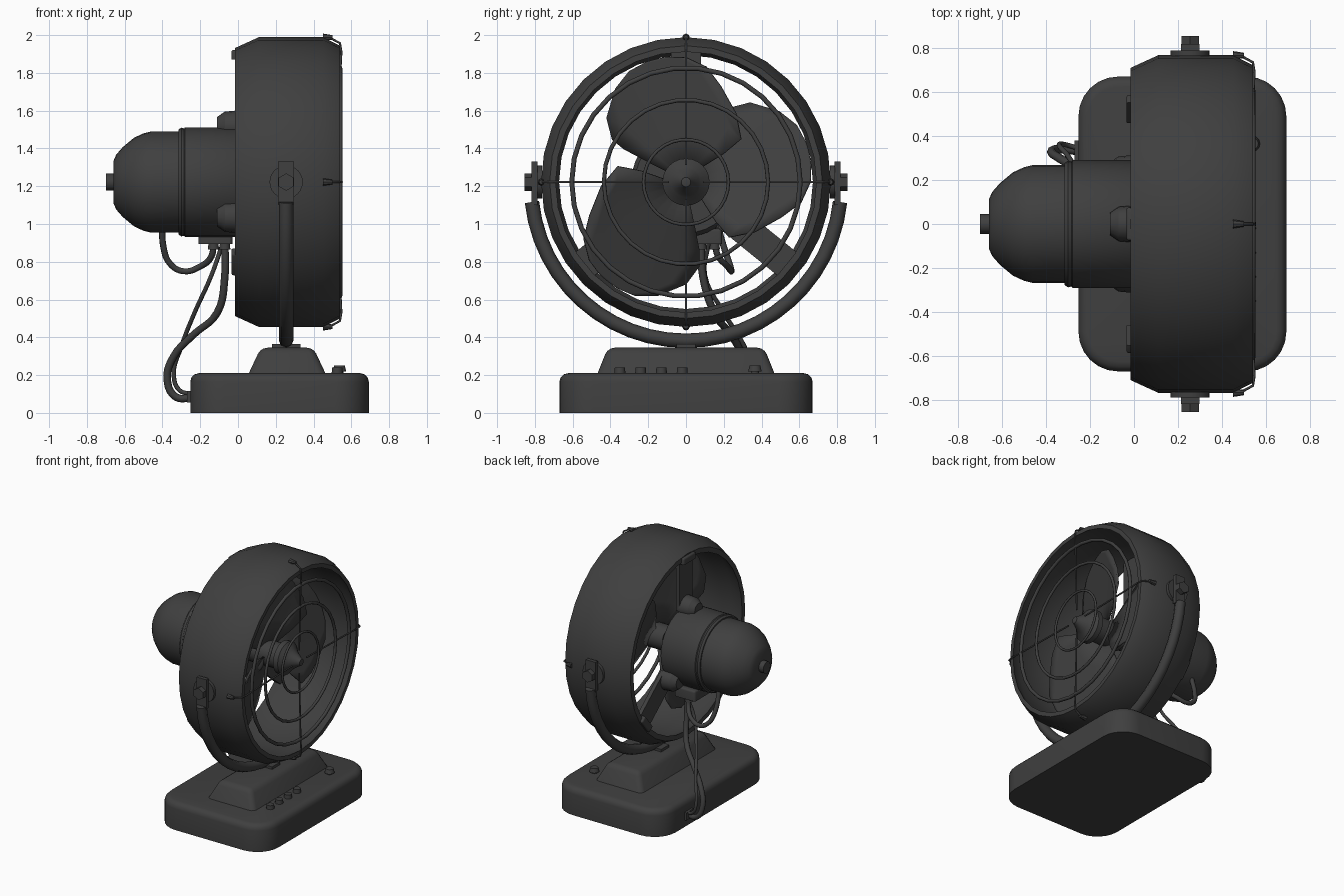
import bpy, bmesh, math
from mathutils import Matrix, Vector

if "Cube" in bpy.data.objects:
    bpy.data.objects.remove(bpy.data.objects["Cube"])

AXIS_Z = 1.222      # height of the fan axis, which runs along x
YOKE_X = 0.255

dark = bpy.data.materials.new("charcoal_grey")
dark.use_nodes = True
colour = (0.05, 0.05, 0.05, 1)
dark.diffuse_color = colour
dark.node_tree.nodes["Principled BSDF"].inputs["Base Color"].default_value = colour


def finish(name, bm, angle=35):
    bmesh.ops.recalc_face_normals(bm, faces=bm.faces)
    mesh = bpy.data.meshes.new(name)
    bm.to_mesh(mesh)
    bm.free()
    mesh.shade_smooth()
    mesh.set_sharp_from_angle(angle=math.radians(angle))
    mesh.materials.append(dark)
    obj = bpy.data.objects.new(name, mesh)
    bpy.context.collection.objects.link(obj)
    return obj


def polar(x, r, degrees):
    a = math.radians(degrees)
    return Vector((x, r * math.cos(a), AXIS_Z + r * math.sin(a)))


def lathe(name, profile, steps=32, closed=False):
    """Turn (x, radius) points around the fan axis."""
    bm = bmesh.new()
    verts = [bm.verts.new((x, 0, AXIS_Z + r)) for x, r in profile]
    pairs = list(zip(verts, verts[1:] + verts[:1]))
    if not closed:
        pairs.pop()
    edges = [bm.edges.new(p) for p in pairs]
    bmesh.ops.spin(bm, geom=verts + edges, cent=(0, 0, AXIS_Z), axis=(1, 0, 0),
                   angle=math.tau, steps=steps, use_duplicate=False)
    bmesh.ops.remove_doubles(bm, verts=bm.verts, dist=0.0005)
    return finish(name, bm)


def block(name, size, centre, turn=0, bevel=0.0, top=(1, 1)):
    """Box with an optional taper at its top, turned about x."""
    bm = bmesh.new()
    bmesh.ops.create_cube(bm, size=1)
    for v in bm.verts:
        if v.co.z > 0:
            v.co.x *= top[0]
            v.co.y *= top[1]
        v.co = Vector([c * s for c, s in zip(v.co, size)])
    if bevel:
        edges = [e for e in bm.edges if max(v.co.z for v in e.verts) > 0]
        bmesh.ops.bevel(bm, geom=edges, offset=bevel, segments=3, profile=0.5, affect='EDGES')
    bm.transform(Matrix.Translation(centre) @ Matrix.Rotation(math.radians(turn), 4, 'X'))
    return finish(name, bm)


def cylinder(name, r1, r2, depth, centre, axis='Z', sides=16):
    """Round part; r1 is the lower end, or the +x end when laid along x."""
    bm = bmesh.new()
    bmesh.ops.create_cone(bm, cap_ends=True, segments=sides, radius1=r1, radius2=r2, depth=depth)
    turn = {'X': Matrix.Rotation(-math.pi / 2, 4, 'Y'),
            'Y': Matrix.Rotation(math.pi / 2, 4, 'X'), 'Z': Matrix()}[axis]
    bm.transform(Matrix.Translation(centre) @ turn)
    return finish(name, bm)


def tube(name, points, radius, cyclic=False, smooth=False):
    curve = bpy.data.curves.new(name, 'CURVE')
    curve.dimensions = '3D'
    curve.bevel_depth = radius
    curve.bevel_resolution = 2
    curve.use_fill_caps = True
    curve.resolution_u = 5
    spline = curve.splines.new('BEZIER' if smooth else 'POLY')
    if smooth:
        spline.bezier_points.add(len(points) - 1)
        for p, co in zip(spline.bezier_points, points):
            p.co = co
            p.handle_left_type = p.handle_right_type = 'AUTO'
    else:
        spline.points.add(len(points) - 1)
        for p, co in zip(spline.points, points):
            p.co = (*co, 1)
        spline.use_smooth = True
    spline.use_cyclic_u = cyclic
    curve.materials.append(dark)
    obj = bpy.data.objects.new(name, curve)
    bpy.context.collection.objects.link(obj)
    return obj


# Base with rounded corners and softened upper edge
bm = bmesh.new()
bmesh.ops.create_cube(bm, size=1)
bm.transform(Matrix.Translation((0.22, 0, 0.105)) @ Matrix.Diagonal((0.945, 1.34, 0.21, 1)))
upright = [e for e in bm.edges if abs(e.verts[0].co.z - e.verts[1].co.z) > 0.1]
bmesh.ops.bevel(bm, geom=upright, offset=0.18, segments=6, profile=0.5, affect='EDGES')
upper = [e for e in bm.edges if min(v.co.z for v in e.verts) > 0.2]
bmesh.ops.bevel(bm, geom=upper, offset=0.045, segments=3, profile=0.5, affect='EDGES')
finish("base", bm)

# Pedestal, yoke clamp and controls
block("pedestal", (0.41, 0.94, 0.14), (0.26, 0, 0.275), bevel=0.035, top=(0.68, 0.88))
block("yoke_clamp", (0.15, 0.1, 0.03), (YOKE_X, 0, 0.35))
for i in range(4):
    cylinder("push_button", 0.03, 0.027, 0.04, (0.525, -0.35 + 0.11 * i, 0.22), sides=12)
cylinder("switch_stem", 0.022, 0.022, 0.03, (0.537, 0.365, 0.215), sides=12)
cylinder("switch_knob", 0.036, 0.028, 0.032, (0.537, 0.365, 0.236), sides=12)

# Yoke and its side pivots
tube("yoke", [polar(YOKE_X, 0.82, a) + Vector((0, 0, -0.02)) for a in range(-174, -5, 7)], 0.038)
for side in (-1, 1):
    block("pivot_plate", (0.085, 0.03, 0.23), (YOKE_X, side * 0.802, 1.215))
    cylinder("pivot_washer", 0.088, 0.088, 0.025, (YOKE_X, side * 0.775, AXIS_Z), 'Y', 24)
    cylinder("pivot_nut", 0.046, 0.046, 0.045, (YOKE_X, side * 0.833, AXIS_Z), 'Y', 6)

# Round shell around the blades
lathe("shell", [(-0.015, 0.71), (0.11, 0.767), (0.45, 0.767), (0.54, 0.722), (0.54, 0.69),
                (0.44, 0.735), (0.12, 0.735), (-0.015, 0.672)], closed=True)

# Front guard: rings and four clipped spokes
for radius, thick in ((0.605, 0.013), (0.435, 0.011), (0.225, 0.009)):
    tube("guard_ring", [polar(0.54, radius, a) for a in range(0, 360, 12)], thick, cyclic=True)
for turn in range(0, 360, 90):
    path = [(0.455, 0.772), (0.485, 0.765), (0.54, 0.735), (0.547, 0.69), (0.542, 0.6), (0.53, 0.09)]
    tube("guard_spoke", [polar(x, r, turn) for x, r in path], 0.006)
    cylinder("spoke_clip", 0.012, 0.02, 0.05, polar(0.475, 0.766, turn), 'X', 8)

# Hub with a stepped spinner, on the motor shaft
lathe("hub", [(0.14, 0), (0.14, 0.095), (0.38, 0.095), (0.39, 0.125), (0.43, 0.125), (0.44, 0.113),
              (0.47, 0.08), (0.48, 0.07), (0.53, 0.035), (0.55, 0.025), (0.555, 0)], 24)
lathe("shaft", [(0, 0.09), (0.05, 0.085), (0.06, 0.05), (0.09, 0.05), (0.1, 0.08), (0.15, 0.08)], 20)

# Broad twisted blades: radius, lower angle, upper angle
outline = [(0.09, -44, 60), (0.25, -53, 62), (0.37, -52, 62), (0.45, -36, 60),
           (0.54, -20, 51), (0.62, -10, 37), (0.66, 0, 27), (0.67, 8, 18)]
for turn in (0, 90, 219):
    bm = bmesh.new()
    rows = []
    for r, low, high in outline:
        row = []
        for i in range(9):
            a = low + (high - low) * i / 8
            x = 0.26 - 0.34 * r * math.radians(a - 8)
            row.append(bm.verts.new(polar(x, r, turn + a)))
        rows.append(row)
    for a, b in zip(rows, rows[1:]):
        for i in range(8):
            bm.faces.new((a[i], a[i + 1], b[i + 1], b[i]))
    blade = finish("blade", bm)
    solid = blade.modifiers.new("thickness", 'SOLIDIFY')
    solid.thickness = 0.012
    solid.offset = 0

# Motor housing with rounded rear and end knob
lathe("motor_rear", [(-0.66, 0), (-0.66, 0.11), (-0.645, 0.145), (-0.61, 0.185), (-0.55, 0.235),
                     (-0.5, 0.258), (-0.46, 0.268), (-0.3, 0.268)])
lathe("motor_body", [(-0.315, 0.26), (-0.315, 0.278), (-0.3, 0.288), (-0.285, 0.284), (-0.28, 0.29),
                     (0, 0.29), (0.03, 0.27), (0.03, 0)])
lathe("rear_knob", [(-0.7, 0), (-0.7, 0.045), (-0.655, 0.045)], 12)

# Three struts carry the motor inside the shell
for turn in (90, -39, -141):
    cylinder("motor_lug", 0.085, 0.078, 0.08, polar(-0.03, 0.295, turn), 'X', 16)
    cylinder("motor_lug_end", 0.078, 0.05, 0.04, polar(-0.09, 0.295, turn), 'X', 16)
    block("strut", (0.03, 0.16, 0.42), polar(0.015, 0.49, turn), turn - 90)
    block("strut_pad", (0.05, 0.15, 0.05), polar(-0.01, 0.675, turn), turn - 90, 0.012)

# Wiring box and cables
block("wiring_box", (0.18, 0.18, 0.08), (-0.12, 0.1, 0.935), bevel=0.015)
cylinder("cable_gland", 0.03, 0.025, 0.04, (-0.13, 0.15, 0.885), sides=12)
cylinder("cable_gland", 0.03, 0.025, 0.04, (-0.07, 0.08, 0.885), sides=12)
tube("motor_cable", [(-0.4, 0.16, 1.02), (-0.395, 0.2, 0.88), (-0.36, 0.23, 0.79), (-0.29, 0.24, 0.75),
                     (-0.2, 0.22, 0.775), (-0.14, 0.17, 0.83), (-0.13, 0.15, 0.9)], 0.017, smooth=True)
tube("power_cable", [(-0.07, 0.08, 0.9), (-0.07, 0.09, 0.72), (-0.11, 0.15, 0.53), (-0.24, 0.24, 0.41),
                     (-0.34, 0.3, 0.3), (-0.375, 0.33, 0.18), (-0.33, 0.34, 0.085), (-0.24, 0.33, 0.08)],
     0.02, smooth=True)
tube("control_cable", [(-0.08, 0.12, 0.9), (-0.14, 0.1, 0.73), (-0.23, 0.2, 0.53), (-0.3, 0.31, 0.35),
                       (-0.34, 0.36, 0.2), (-0.31, 0.36, 0.12), (-0.24, 0.34, 0.1)], 0.012, smooth=True)
block("cable_entry", (0.03, 0.09, 0.06), (-0.255, 0.335, 0.085))
